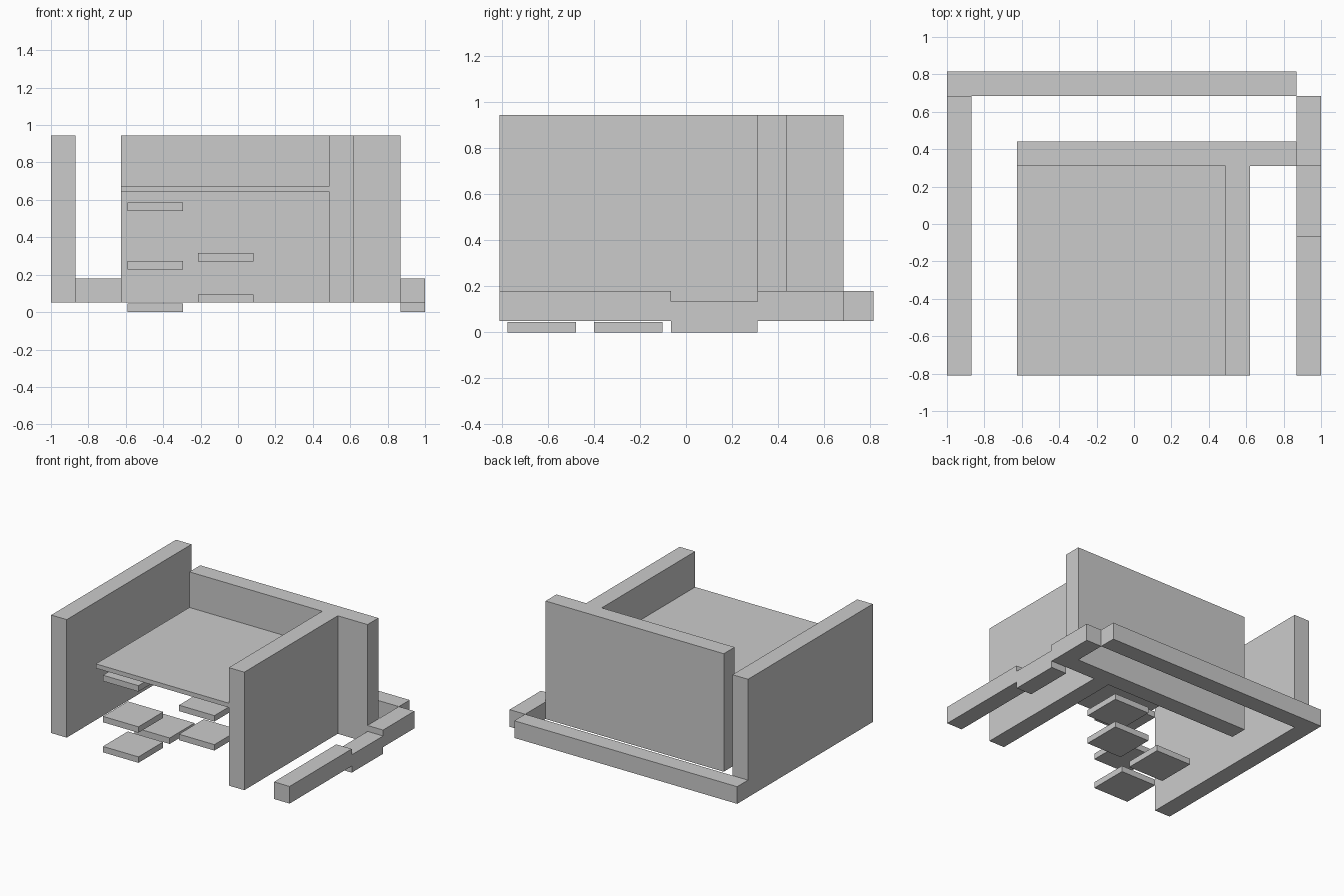
import bpy

if "Cube" in bpy.data.objects:
    bpy.data.objects.remove(bpy.data.objects["Cube"])

grey = bpy.data.materials.new("plain grey")
grey.diffuse_color = (0.6, 0.6, 0.6, 1)
grey.use_nodes = True
grey.node_tree.nodes["Principled BSDF"].inputs["Base Color"].default_value = grey.diffuse_color


def box(name, xs, ys, zs):
    """Axis-aligned block given by its ranges on x, y and z."""
    bpy.ops.mesh.primitive_cube_add(
        size=1, location=[(a + b) / 2 for a, b in (xs, ys, zs)])
    ob = bpy.context.object
    ob.name = name
    ob.scale = [b - a for a, b in (xs, ys, zs)]
    bpy.ops.object.transform_apply(location=False, rotation=False, scale=True)
    ob.data.materials.append(grey)
    return ob


FRONT = -0.81
TALL = (0.05, 0.945)
LOW = (0.05, 0.18)

# Tall walls
box("left_wall", (-1, -0.87), (FRONT, 0.685), TALL)
box("inner_back_wall", (-0.625, 0.87), (0.31, 0.44), TALL)
box("inner_right_wall", (0.49, 0.62), (FRONT, 0.31), TALL)

# Low boundary walls, the right one with a sunken doorstep
box("low_back_wall", (-1, 0.87), (0.685, 0.815), LOW)
box("low_right_wall_front", (0.87, 1), (FRONT, -0.065), LOW)
box("low_right_wall_back", (0.87, 1), (0.31, 0.685), LOW)
box("doorstep", (0.87, 1), (-0.065, 0.31), (0, 0.135))

# Raised floor between the inner walls
box("upper_floor", (-0.625, 0.49), (FRONT, 0.31), (0.642, 0.675))

# Floating square steps: corner x, corner y, bottom height
SIZE, THICK = 0.297, 0.045
for i, (x, y, z) in enumerate([
        (-0.59, -0.775, 0), (-0.59, -0.40, 0), (-0.215, -0.40, 0.05),
        (-0.59, -0.775, 0.228), (-0.215, -0.40, 0.27), (-0.59, -0.775, 0.54)]):
    box(f"step_{i + 1}", (x, x + SIZE), (y, y + SIZE), (z, z + THICK))
